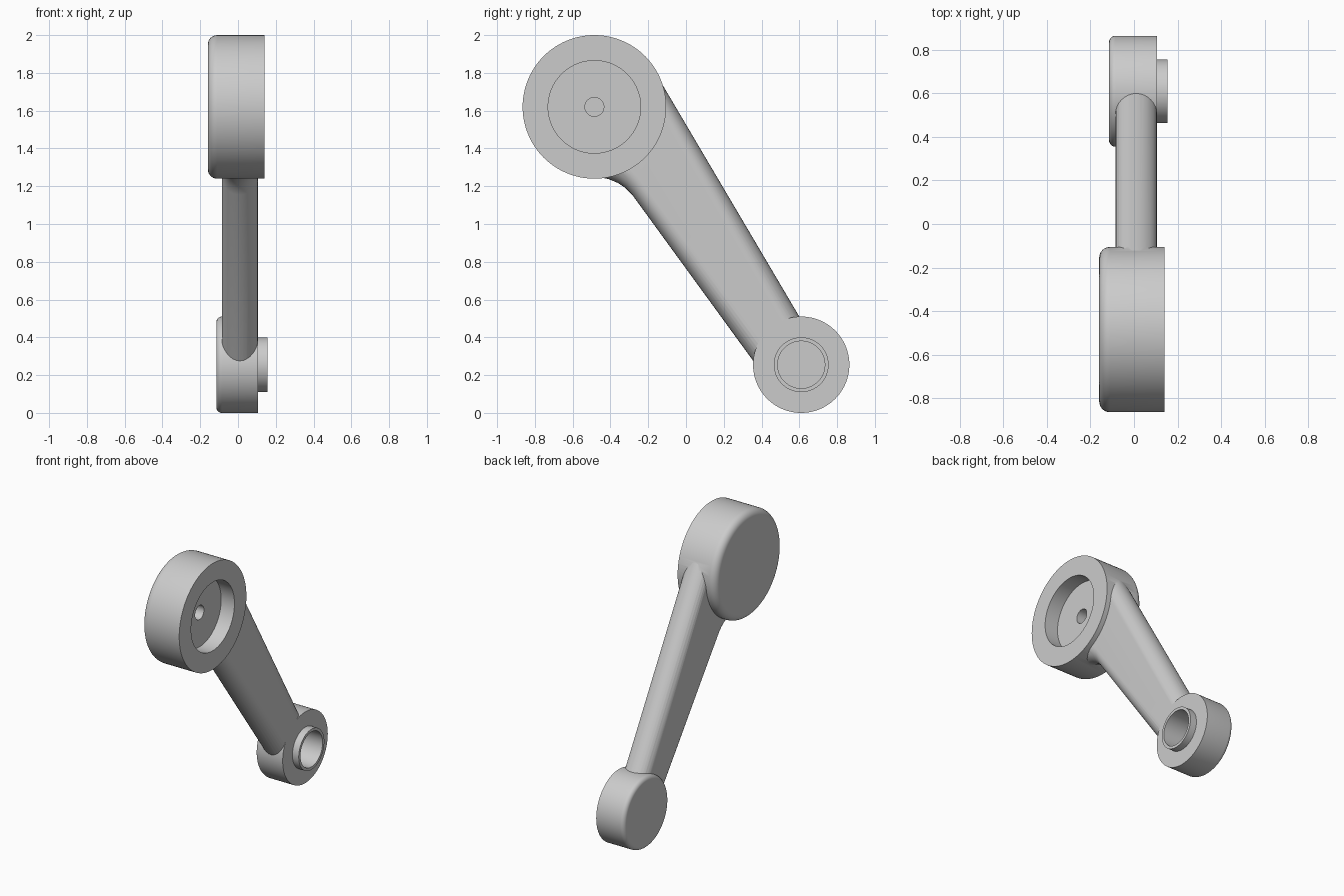
import bpy, bmesh, math
from mathutils import Vector

if "Cube" in bpy.data.objects:
    bpy.data.objects.remove(bpy.data.objects["Cube"])

SIDES = 96
DRUM = (-0.485, 1.62)
HUB = (0.61, 0.255)

grey = bpy.data.materials.new("plain grey")
grey.use_nodes = True
grey.diffuse_color = (0.6, 0.6, 0.6, 1)
grey.node_tree.nodes["Principled BSDF"].inputs["Base Color"].default_value = grey.diffuse_color


def loft(name, rings):
    """Solid skinned through equal-sized closed rings, capped at both ends."""
    bm = bmesh.new()
    loops = [[bm.verts.new(p) for p in ring] for ring in rings]
    n = len(loops[0])
    for a, b in zip(loops, loops[1:]):
        for i in range(n):
            j = (i + 1) % n
            bm.faces.new((a[i], a[j], b[j], b[i]))
    bm.faces.new(loops[0])
    bm.faces.new(loops[-1])
    bmesh.ops.recalc_face_normals(bm, faces=bm.faces)
    mesh = bpy.data.meshes.new(name)
    bm.to_mesh(mesh)
    bm.free()
    mesh.materials.append(grey)
    obj = bpy.data.objects.new(name, mesh)
    bpy.context.collection.objects.link(obj)
    return obj


def disc(name, centre, x0, x1, radius, rounding=0):
    """Cylinder along x, with an optional rounded rim on its -x end."""
    profile = [(x0, radius)]
    if rounding:
        profile = []
        for k in range(9):
            a = math.pi / 2 * k / 8
            profile.append((x0 + rounding * (1 - math.sin(a)),
                            radius - rounding * (1 - math.cos(a))))
        profile.reverse()
    profile.append((x1, radius))
    turn = [math.tau * i / SIDES for i in range(SIDES)]
    return loft(name, [[(x, centre[0] + r * math.cos(t), centre[1] + r * math.sin(t))
                        for t in turn] for x, r in profile])


def arm_section(upper, lower, mid=0.01, r=0.095, steps=16):
    """Round-ended slot section between an upper and a lower edge point."""
    up, low = Vector((mid, *upper)), Vector((mid, *lower))
    d = (up - low).normalized()
    side = Vector((1, 0, 0))
    ring = []
    for centre, sign in ((up - d * r, 1), (low + d * r, -1)):
        for k in range(steps + 1):
            a = math.pi * k / steps
            ring.append(centre + sign * r * (side * math.cos(a) + d * math.sin(a)))
    return ring


# Solid parts: drum, hub, boss and the tapering arm flared where it meets the drum
drum = disc("crank_arm", DRUM, -0.16, 0.14, 0.38, 0.05)
hub = disc("small_hub", HUB, -0.115, 0.105, 0.255, 0.03)
boss = disc("hub_boss", HUB, 0.0, 0.155, 0.145)
arm = loft("arm", [arm_section(u, l) for u, l in (
    ((-0.15, 1.78), (-0.47, 1.25)),
    ((-0.138, 1.76), (-0.41, 1.238)),
    ((-0.129, 1.745), (-0.36, 1.217)),
    ((-0.12, 1.73), (-0.32, 1.19)),
    ((-0.1, 1.696), (-0.285, 1.155)),
    ((0.65, 0.425), (0.42, 0.187)))])

# Recesses: drum pocket, its centre hole and the hub bore
pocket = disc("pocket_cutter", DRUM, 0.035, 0.3, 0.245)
hole = disc("hole_cutter", DRUM, -0.06, 0.3, 0.05)
bore = disc("bore_cutter", HUB, -0.06, 0.3, 0.125)

tools = [(o, "UNION") for o in (arm, hub, boss)]
tools += [(o, "DIFFERENCE") for o in (pocket, hole, bore)]
bpy.context.view_layer.objects.active = drum
drum.select_set(True)
for tool, operation in tools:
    mod = drum.modifiers.new(tool.name, "BOOLEAN")
    mod.object, mod.operation, mod.solver = tool, operation, "EXACT"
    bpy.ops.object.modifier_apply(modifier=mod.name)
    bpy.data.objects.remove(tool)

bpy.ops.object.shade_smooth_by_angle(angle=math.radians(30))
